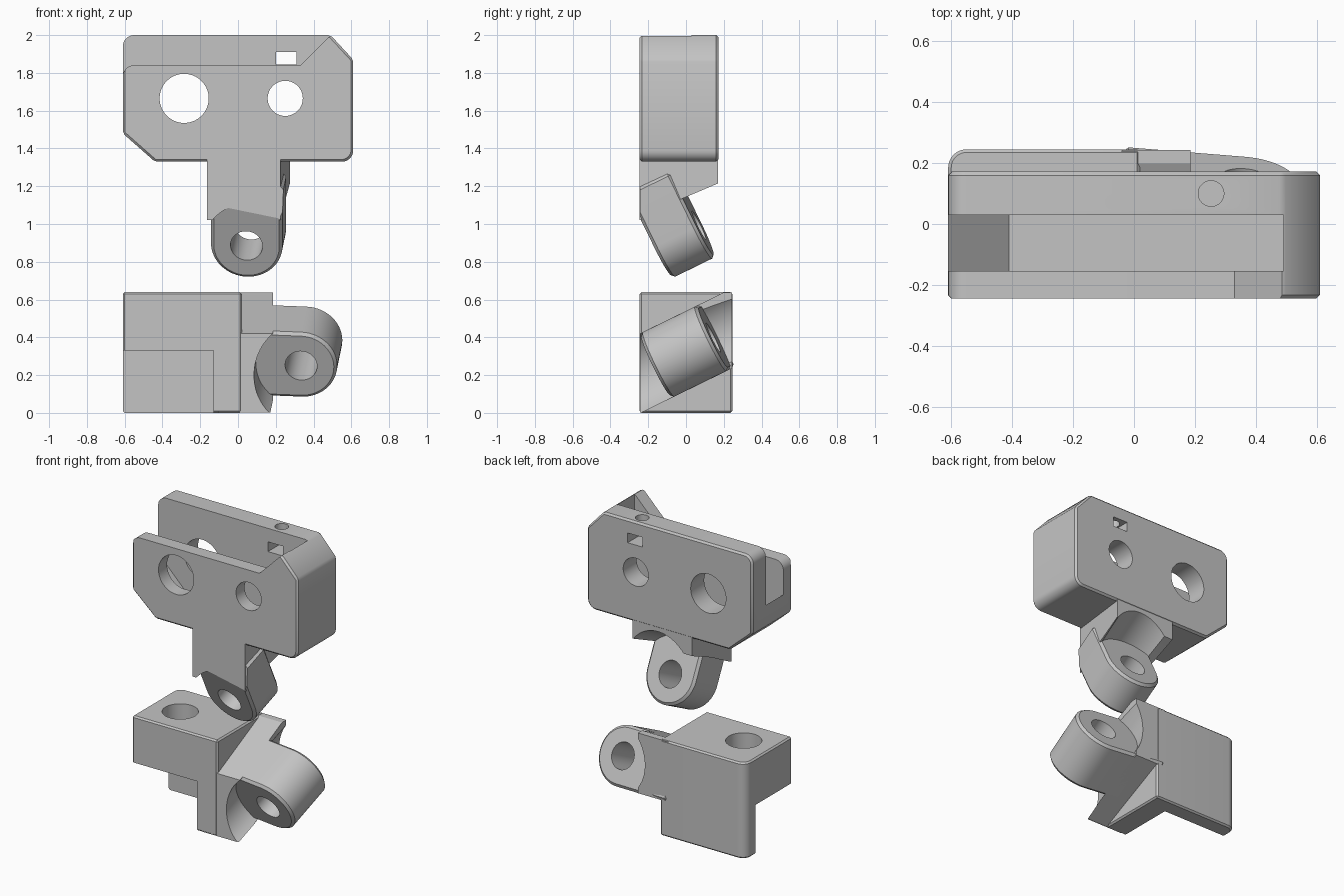
import bpy, bmesh, math
from mathutils import Matrix, Vector

if "Cube" in bpy.data.objects:
    bpy.data.objects.remove(bpy.data.objects["Cube"], do_unlink=True)

grey = bpy.data.materials.new("light grey plastic")
grey.use_nodes = True
COLOUR = (0.55, 0.55, 0.55, 1)
grey.diffuse_color = COLOUR
grey.node_tree.nodes["Principled BSDF"].inputs["Base Color"].default_value = COLOUR


def activate(ob):
    bpy.ops.object.select_all(action="DESELECT")
    ob.select_set(True)
    bpy.context.view_layer.objects.active = ob


def arc(cx, cy, r, start, end, steps=8):
    angles = [math.radians(start + (end - start) * i / steps) for i in range(steps + 1)]
    return [(cx + r * math.cos(a), cy + r * math.sin(a)) for a in angles]


def prism(name, pts, lo, hi, axis="y", frame=None, bevel=0):
    """Extrude a 2D outline along one axis, optionally in a tilted frame."""
    place = {"x": lambda p, h: (h, p[0], p[1]),
             "y": lambda p, h: (p[0], h, p[1]),
             "z": lambda p, h: (p[0], p[1], h)}[axis]
    bm = bmesh.new()
    ends = [[bm.verts.new(place(p, h)) for p in pts] for h in (lo, hi)]
    bm.faces.new(ends[0])
    bm.faces.new(ends[1])
    for i in range(len(pts)):
        j = (i + 1) % len(pts)
        bm.faces.new((ends[0][i], ends[0][j], ends[1][j], ends[1][i]))
    bmesh.ops.recalc_face_normals(bm, faces=bm.faces)
    if frame:
        bm.transform(frame)
    mesh = bpy.data.meshes.new(name)
    bm.to_mesh(mesh)
    bm.free()
    mesh.materials.append(grey)
    ob = bpy.data.objects.new(name, mesh)
    bpy.context.collection.objects.link(ob)
    if bevel:
        mod = ob.modifiers.new("edge", "BEVEL")
        mod.width, mod.segments = bevel, 1
        mod.limit_method, mod.angle_limit = "ANGLE", math.radians(30)
        mod.use_clamp_overlap = False
        activate(ob)
        bpy.ops.object.modifier_apply(modifier=mod.name)
    return ob


def box(x, y, z):
    return prism("cutter", [(x[0], z[0]), (x[1], z[0]), (x[1], z[1]), (x[0], z[1])], *y)


def rod(cx, cy, r, lo, hi, axis="y", frame=None):
    return prism("cutter", arc(cx, cy, r, 0, 354.375, 63), lo, hi, axis, frame)


def combine(ob, cutter, operation="DIFFERENCE"):
    mod = ob.modifiers.new("cut", "BOOLEAN")
    mod.operation, mod.solver, mod.object = operation, "EXACT", cutter
    activate(ob)
    bpy.ops.object.modifier_apply(modifier=mod.name)
    bpy.data.objects.remove(cutter, do_unlink=True)


def hinge_frame(centre):
    """Local y is the hinge axis, rising towards the back."""
    n = Vector((0.09, 0.9, 0.44)).normalized()
    x = n.cross(Vector((0, -0.44, 0.9))).normalized()
    z = x.cross(n)
    m = Matrix((x, n, z)).transposed().to_4x4()
    return Matrix.Translation(centre) @ m


EAR_R, PIN_R, CLEAR_R = 0.19, 0.085, 0.24

# Upper housing: rounded and chamfered outline
outline = [(-0.61, 1.48), (-0.44, 1.33)] + arc(0.55, 1.39, 0.06, -90, 0)
outline += [(0.61, 1.87), (0.49, 2.0)] + arc(-0.55, 1.94, 0.06, 90, 180)
housing = prism("upper_housing", outline, -0.245, 0.172, bevel=0.012)
# Open slot with a ramped end
combine(housing, prism("cutter", [(-0.7, 1.71), (-0.41, 1.42), (0.49, 1.42),
                                  (0.49, 2.1), (-0.7, 2.1)], -0.155, 0.03))
# Lowered top of the front plate
lowered = [(-0.7, 1.78)] + arc(-0.55, 1.78, 0.06, 180, 90)
lowered += [(0.33, 1.84), (0.59, 2.1), (-0.7, 2.1)]
combine(housing, prism("cutter", lowered, -0.3, -0.1))
# Round openings, square nut pocket and screw hole
combine(housing, rod(-0.285, 1.665, 0.13, -0.4, 0.4))
combine(housing, rod(0.25, 1.665, 0.093, -0.4, 0.4))
combine(housing, box((0.2, 0.31), (0, 0.3), (1.845, 1.91)))
combine(housing, rod(0.253, 0.1, 0.042, 1.88, 2.1, "z"))

# Neck under the housing, hollowed around the hinge
upper = hinge_frame((0.045, -0.155, 0.885))
neck = prism("upper_neck", [(-0.245, 1.36), (-0.245, 1.02), (-0.2, 1.04), (-0.03, 1.13),
                            (0.17, 1.215), (0.17, 1.36)], -0.165, 0.225, "x")
for v in neck.data.vertices:
    if v.co.x > 0:
        v.co.x += 0.12 * (v.co.y + 0.245)
combine(neck, rod(0, 0, CLEAR_R, -0.6, 0.8, frame=upper))

# Upper hinge ear
tongue = [(EAR_R, 0.32), (-EAR_R, 0.32)] + arc(0, 0, EAR_R, 180, 360, 32)
ear = prism("upper_ear", tongue, 0, 0.25, frame=upper, bevel=0.016)
combine(ear, box((-1, 1), (-0.243, 0.168), (0.5, 1.4)), "INTERSECT")
combine(ear, rod(0, 0, PIN_R, -0.3, 0.6, frame=upper))

# Lower block with one rounded back corner
plan = [(-0.61, -0.245), (0.02, -0.245), (0.02, 0.245)] + arc(-0.55, 0.185, 0.06, 90, 180)
block = prism("lower_block", plan, 0, 0.64, "z", bevel=0.01)
combine(block, box((-0.8, -0.13), (-0.4, 0.14), (-0.2, 0.33)))
combine(block, rod(-0.405, -0.03, 0.11, 0.2, 0.8, "z"))

# Slanted neck of the lower block, hollowed around the hinge
lower = hinge_frame((0.334, -0.16, 0.25))
slab = [(-0.42, -EAR_R), (0.05, -EAR_R), (0.05, EAR_R), (-0.42, EAR_R)]
shoulder = prism("lower_neck", slab, -0.6, 0.8, frame=lower)
combine(shoulder, box((-0.1, 0.185), (-0.243, 0.243), (0.003, 0.637)), "INTERSECT")
combine(shoulder, rod(0, 0, CLEAR_R, -0.8, 1.0, frame=lower))

# Lower hinge ear
tongue = [(-0.4, EAR_R), (-0.4, -EAR_R)] + arc(0, 0, EAR_R, -90, 90, 32)
arm = prism("lower_ear", tongue, 0, 0.34, frame=lower, bevel=0.016)
combine(arm, rod(0, 0, PIN_R, -0.3, 0.7, frame=lower))

for ob in (housing, neck, ear, block, shoulder, arm):
    activate(ob)
    bpy.ops.object.shade_smooth_by_angle(angle=math.radians(25))
